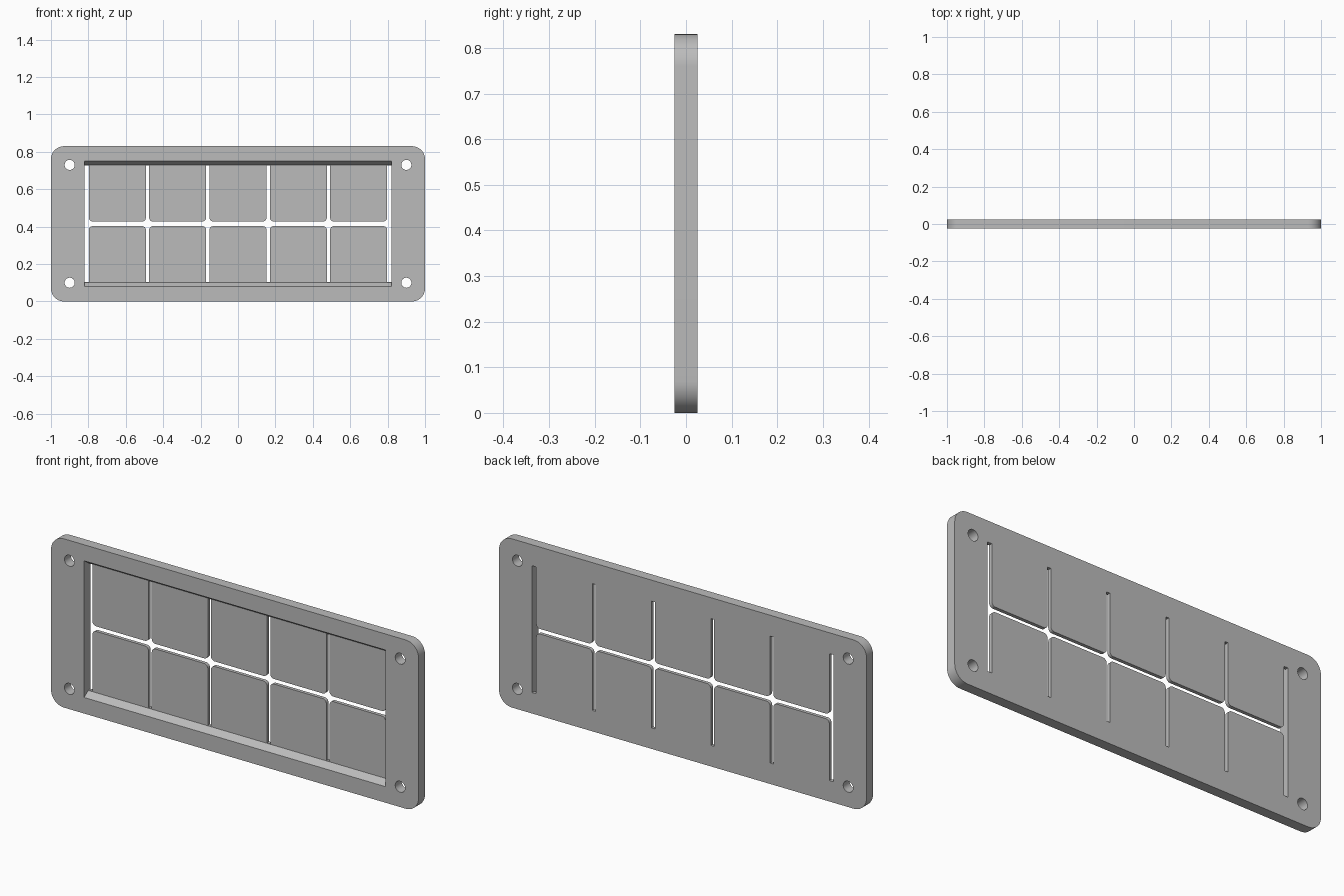
import bpy, bmesh
from math import sin, cos, pi

cube = bpy.data.objects.get("Cube")
if cube:
    bpy.data.objects.remove(cube, do_unlink=True)

HEIGHT = 0.83
MID = HEIGHT / 2
HALF_T = 0.025          # half plate thickness
FLAP_FRONT = 0.008      # y of the recessed flap faces
OVER = 0.02             # cutter overshoot

grey = bpy.data.materials.new("plain grey")
grey.use_nodes = True
colour = (0.5, 0.5, 0.5, 1)
grey.diffuse_color = colour
grey.node_tree.nodes["Principled BSDF"].inputs["Base Color"].default_value = colour


def rounded_rect(x0, x1, z0, z1, radii, steps=8):
    """Outline from the lower left corner, counter-clockwise, one radius per corner."""
    points = []
    corners = [(x0, z0, 1, 1), (x1, z0, -1, 1), (x1, z1, -1, -1), (x0, z1, 1, -1)]
    for i, (x, z, sx, sz) in enumerate(corners):
        r = radii[i]
        if r == 0:
            points.append((x, z))
            continue
        for k in range(steps + 1):
            a = pi + (i + k / steps) * pi / 2
            points.append((x + sx * r + r * cos(a), z + sz * r + r * sin(a)))
    return points


def circle(x, z, r, sides=32):
    return [(x + r * cos(2 * pi * k / sides), z + r * sin(2 * pi * k / sides))
            for k in range(sides)]


def prisms(name, pairs, y0, y1):
    """Solids lofted along y between pairs of front and back outlines."""
    bm = bmesh.new()
    for front, back in pairs:
        a = [bm.verts.new((x, y0, z)) for x, z in front]
        b = [bm.verts.new((x, y1, z)) for x, z in back]
        bm.faces.new(a)
        bm.faces.new(b[::-1])
        for i in range(len(a)):
            j = (i + 1) % len(a)
            bm.faces.new((a[j], a[i], b[i], b[j]))
    bmesh.ops.recalc_face_normals(bm, faces=bm.faces)
    mesh = bpy.data.meshes.new(name)
    bm.to_mesh(mesh)
    bm.free()
    obj = bpy.data.objects.new(name, mesh)
    bpy.context.collection.objects.link(obj)
    return obj


def activate(obj):
    bpy.ops.object.select_all(action='DESELECT')
    obj.select_set(True)
    bpy.context.view_layer.objects.active = obj


def cut(target, cutter):
    cutter.hide_render = True
    mod = target.modifiers.new("cut", 'BOOLEAN')
    mod.operation = 'DIFFERENCE'
    mod.solver = 'EXACT'
    mod.object = cutter
    activate(target)
    bpy.ops.object.modifier_apply(modifier=mod.name)
    bpy.data.objects.remove(cutter, do_unlink=True)


# Plate with rounded corners
outline = rounded_rect(-1, 1, 0, HEIGHT, [0.07] * 4, 12)
plate = prisms("flap_plate", [(outline, outline)], -HALF_T, HALF_T)
plate.data.materials.append(grey)

# Screw holes in the four corners
holes = [circle(x, MID + dz, 0.027) for x in (-0.9, 0.9) for dz in (-0.315, 0.315)]
cut(plate, prisms("hole_cutter", [(h, h) for h in holes], -HALF_T - OVER, HALF_T + OVER))

# Front pocket with sloping top and bottom walls
POCKET_X = 0.82
front_half, back_half = 0.336, 0.314
slope = (front_half - back_half) / (FLAP_FRONT + HALF_T)
outer = front_half + slope * OVER
cut(plate, prisms("pocket_cutter", [(
    rounded_rect(-POCKET_X, POCKET_X, MID - outer, MID + outer, [0] * 4),
    rounded_rect(-POCKET_X, POCKET_X, MID - back_half, MID + back_half, [0] * 4))],
    -HALF_T - OVER, FLAP_FRONT))

# Slots: the window minus two rows of five flaps, rounded at their free corners
window = rounded_rect(-POCKET_X, POCKET_X, MID - 0.312, MID + 0.312, [0] * 4)
slots = prisms("slot_cutter", [(window, window)], FLAP_FRONT - 0.005, HALF_T + OVER)
flaps = []
r, half_w, half_gap, reach = 0.02, 0.1525, 0.0125, 0.34
for column in range(-2, 3):
    x = column * 0.3225
    flaps.append(rounded_rect(x - half_w, x + half_w, MID - reach, MID - half_gap, [0, 0, r, r]))
    flaps.append(rounded_rect(x - half_w, x + half_w, MID + half_gap, MID + reach, [r, r, 0, 0]))
cut(slots, prisms("flap_shapes", [(f, f) for f in flaps], -HALF_T - OVER, HALF_T + 2 * OVER))
cut(plate, slots)

activate(plate)
bpy.ops.object.shade_smooth_by_angle(angle=pi / 6)
